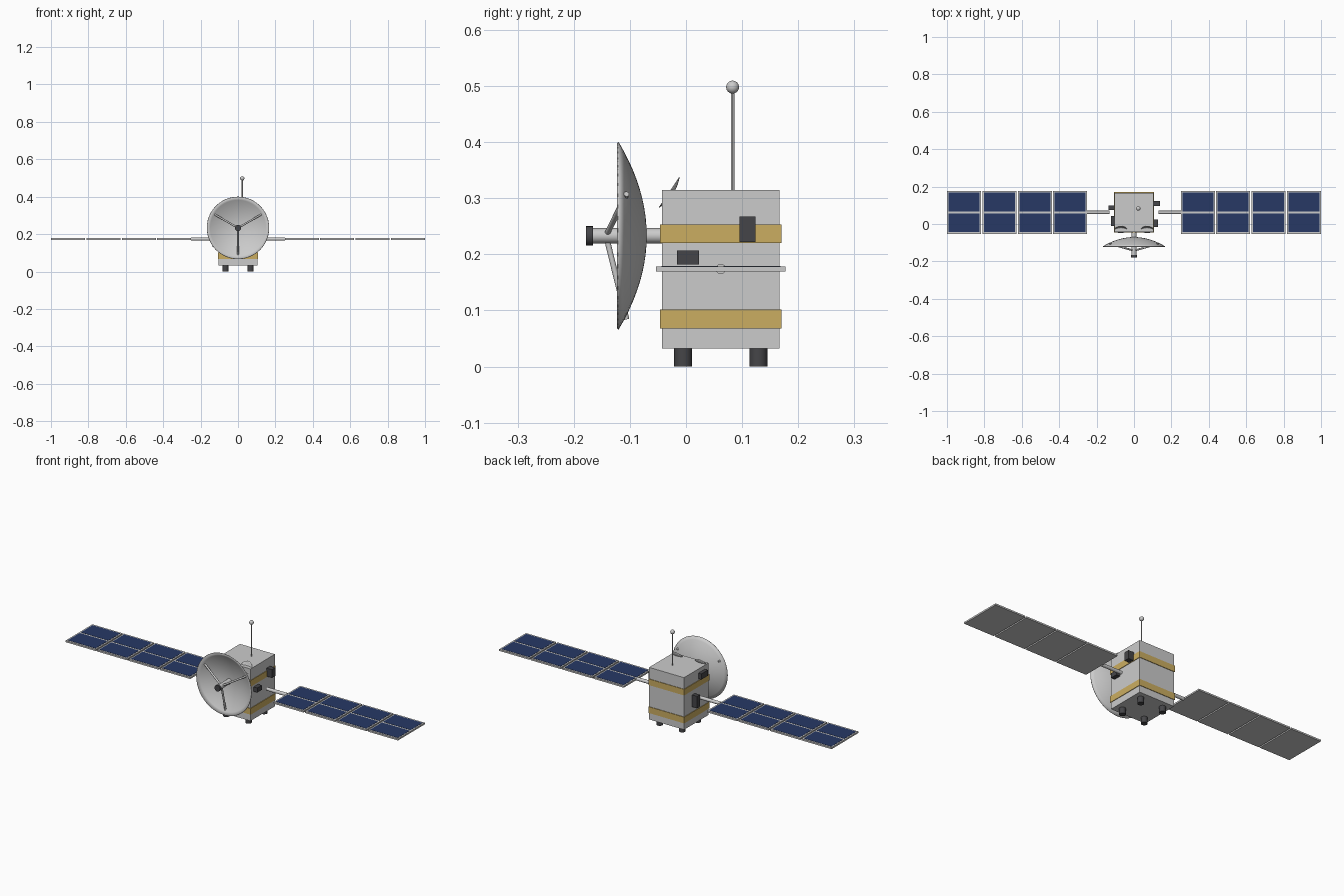
import bpy, math
from mathutils import Vector

if "Cube" in bpy.data.objects:
    bpy.data.objects.remove(bpy.data.objects["Cube"])


def mat(name, col):
    m = bpy.data.materials.new(name)
    m.diffuse_color = (*col, 1)
    m.use_nodes = True
    m.node_tree.nodes["Principled BSDF"].inputs["Base Color"].default_value = m.diffuse_color
    return m


GOLD = mat("gold_foil", (0.60, 0.42, 0.12))
NAVY = mat("solar_cell", (0.02, 0.04, 0.13))
DARK = mat("dark_metal", (0.06, 0.06, 0.065))
CY = 0.062      # body centre in y
PZ = 0.174      # panel height
DZ = 0.233      # dish axis height


def finish(o, name, m, smooth=False):
    o.name = name
    if m:
        o.data.materials.append(m)
    if smooth:
        bpy.ops.object.shade_smooth_by_angle()
    return o


def box(name, x, y, z, m=None):
    """Box from (min, max) pairs."""
    bpy.ops.mesh.primitive_cube_add(size=1, location=[(a + b) / 2 for a, b in (x, y, z)])
    o = bpy.context.object
    o.scale = [abs(b - a) for a, b in (x, y, z)]
    bpy.ops.object.transform_apply(location=False, rotation=False, scale=True)
    return finish(o, name, m)


def rod(name, a, b, r, m=None, sides=24):
    """Cylinder between two points."""
    a, b = Vector(a), Vector(b)
    bpy.ops.mesh.primitive_cylinder_add(vertices=sides, radius=r, depth=(b - a).length,
                                        location=(a + b) / 2)
    o = bpy.context.object
    o.rotation_euler = (b - a).to_track_quat('Z', 'Y').to_euler()
    return finish(o, name, m, True)


def bowl(name, apex, axis, radius, depth, thick, sides=48, rings=10):
    """Parabolic shell opening along axis."""
    verts, faces = [(0, 0, 0)], []
    for i in range(1, rings + 1):
        t = i / rings
        for k in range(sides):
            a = 2 * math.pi * k / sides
            verts.append((radius * t * math.cos(a), radius * t * math.sin(a), depth * t * t))
    for k in range(sides):
        n = (k + 1) % sides
        faces.append((0, 1 + k, 1 + n))
        for i in range(rings - 1):
            p, q = 1 + i * sides, 1 + (i + 1) * sides
            faces.append((p + k, q + k, q + n, p + n))
    me = bpy.data.meshes.new(name)
    me.from_pydata(verts, [], faces)
    o = bpy.data.objects.new(name, me)
    bpy.context.collection.objects.link(o)
    o.location = apex
    o.rotation_euler = Vector(axis).to_track_quat('Z', 'Y').to_euler()
    s = o.modifiers.new("thickness", 'SOLIDIFY')
    s.thickness, s.offset = thick, 1
    bpy.ops.object.select_all(action='DESELECT')
    o.select_set(True)
    bpy.context.view_layer.objects.active = o
    return finish(o, name, None, True)


# Body and foil bands
box("body", (-0.105, 0.105), (CY - 0.105, CY + 0.105), (0.032, 0.315))
for i, (z0, z1) in enumerate([(0.068, 0.102), (0.220, 0.253)]):
    box(f"foil_band_{i}", (-0.108, 0.108), (CY - 0.108, CY + 0.108), (z0, z1), GOLD)

# Thrusters under the body
for sx in (-1, 1):
    for sy in (-1, 1):
        x, y = sx * 0.067, CY + sy * 0.067
        rod("thruster", (x, y, 0), (x, y, 0.034), 0.016, DARK)

# Equipment boxes on both sides
box("side_box_right_upper", (0.10, 0.138), (0.095, 0.124), (0.222, 0.267), DARK)
box("side_box_right_lower", (0.10, 0.127), (-0.016, 0.023), (0.182, 0.207), DARK)
box("side_box_left_lower", (-0.135, -0.10), (0.074, 0.098), (0.13, 0.195), DARK)
box("side_box_left_upper", (-0.123, -0.10), (-0.012, 0.044), (0.262, 0.293), DARK)

# Solar wings: arm, four framed panels, two cell rows each
for s in (-1, 1):
    rod("wing_arm", (s * 0.13, CY, PZ), (s * 0.252, CY, PZ), 0.009)
    for i in range(4):
        x0 = 0.25 + i * 0.1893
        x1 = x0 + 0.182
        box("panel_frame", (s * x0, s * x1), (CY - 0.1155, CY + 0.1155), (PZ - 0.0045, PZ + 0.004))
        for y0, y1 in ((-0.106, -0.005), (0.005, 0.106)):
            box("solar_cells", (s * (x0 + 0.008), s * (x1 - 0.008)), (CY + y0, CY + y1),
                (PZ + 0.003, PZ + 0.005), NAVY)

# Main dish, boom, feed and struts
bowl("main_dish", (0, -0.070, DZ), (0, -1, 0), 0.167, 0.050, 0.003)
rod("dish_boom", (0, -0.040, DZ), (0, -0.167, DZ), 0.0135)
rod("feed_tip", (0, -0.166, DZ), (0, -0.178, DZ), 0.017, DARK)
for deg in (30, 150, 270):
    c, n = math.cos(math.radians(deg)), math.sin(math.radians(deg))
    rod("feed_strut", (0.01 * c, -0.140, DZ + 0.01 * n), (0.149 * c, -0.106, DZ + 0.149 * n),
        0.005, None, 12)

# Small tilted dishes sunk in the top front edge
for s in (-1, 1):
    bowl("small_dish", (s * 0.07, -0.024, 0.306), (0, -0.83, 0.56), 0.033, 0.007, 0.001, 32, 5)

# Mast with ball
rod("mast", (0.023, 0.083, 0.31), (0.023, 0.083, 0.492), 0.003, None, 12)
bpy.ops.mesh.primitive_uv_sphere_add(segments=24, ring_count=12, radius=0.0115,
                                     location=(0.023, 0.083, 0.498))
finish(bpy.context.object, "mast_ball", None, True)
